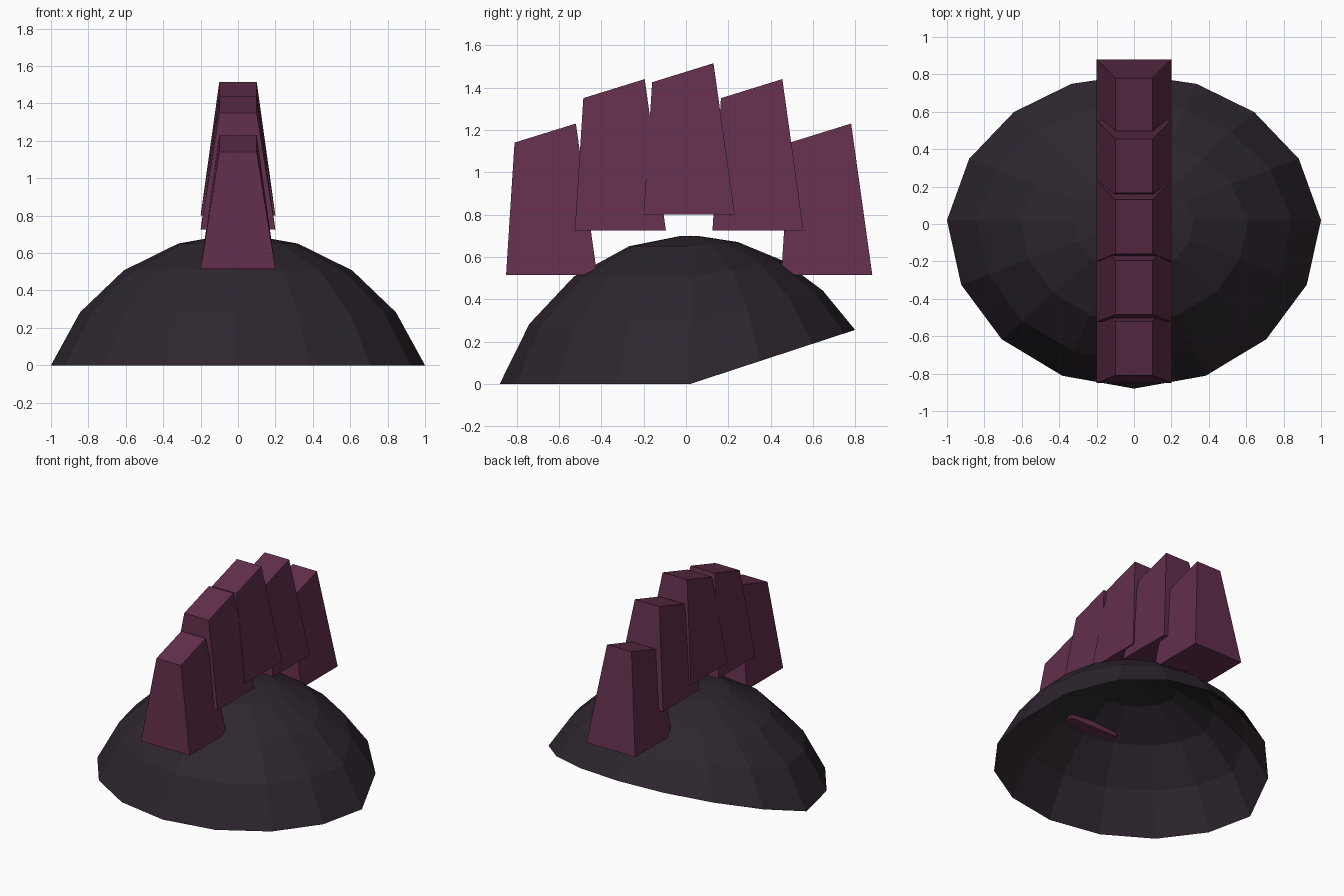
import bpy, bmesh, math

if "Cube" in bpy.data.objects:
    bpy.data.objects.remove(bpy.data.objects["Cube"])


def material(name, color):
    m = bpy.data.materials.new(name)
    m.diffuse_color = (*color, 1)
    m.use_nodes = True
    m.node_tree.nodes["Principled BSDF"].inputs["Base Color"].default_value = m.diffuse_color
    return m


def finish(bm, name, mat):
    mesh = bpy.data.meshes.new(name)
    bm.normal_update()
    bm.to_mesh(mesh)
    bm.free()
    mesh.materials.append(mat)
    obj = bpy.data.objects.new(name, mesh)
    bpy.context.collection.objects.link(obj)
    return obj


dark = material("dark_charcoal_purple", (0.027, 0.019, 0.028))
plum = material("plum", (0.121, 0.028, 0.070))

# Open dome shell: a spherical cap whose rim slopes upward at the back
SEGMENTS, CENTRE_Y, DEPTH = 16, 0.02, 0.9
HEIGHT = 0.70
RADIUS = (1 + HEIGHT ** 2) / (2 * HEIGHT)
DROP = RADIUS - HEIGHT
RIM_SLOPE = 0.328

bm = bmesh.new()
apex = bm.verts.new((0, CENTRE_Y, HEIGHT))
columns = []
for i in range(SEGMENTS):
    a = 2 * math.pi * i / SEGMENTS
    m = RIM_SLOPE * DEPTH * max(0, math.sin(a))
    rim = math.acos(DROP / RADIUS / math.hypot(1, m)) - math.atan(m)
    column = []
    for t in (0.04, 0.25, 0.5, 0.75, 1):
        r = RADIUS * math.sin(t * rim)
        z = RADIUS * math.cos(t * rim) - DROP
        column.append(bm.verts.new((r * math.cos(a), CENTRE_Y + DEPTH * r * math.sin(a), z)))
    columns.append(column)
for i, c in enumerate(columns):
    n = columns[(i + 1) % SEGMENTS]
    bm.faces.new((apex, c[0], n[0]))
    for k in range(len(c) - 1):
        bm.faces.new((c[k], c[k + 1], n[k + 1], n[k]))
finish(bm, "dome_shell", dark)


# Crest: five tapered blocks with slanted tops along an arch
def crest_block(name, y, z):
    profile = ((0, 0, 0.2), (0.43, 0, 0.2), (0.33, 0.715, 0.1), (0.04, 0.625, 0.1))
    bm = bmesh.new()
    left, right = [[bm.verts.new((s * w, y + py, z + pz)) for py, pz, w in profile]
                   for s in (-1, 1)]
    bm.faces.new(right)
    bm.faces.new(left[::-1])
    for k in range(4):
        j = (k + 1) % 4
        bm.faces.new((left[k], left[j], right[j], right[k]))
    bmesh.ops.recalc_face_normals(bm, faces=bm.faces)
    finish(bm, name, plum)


for i, base in enumerate((0.515, 0.725, 0.80, 0.725, 0.515)):
    crest_block(f"crest_block_{i + 1}", -0.85 + 0.325 * i, base)
